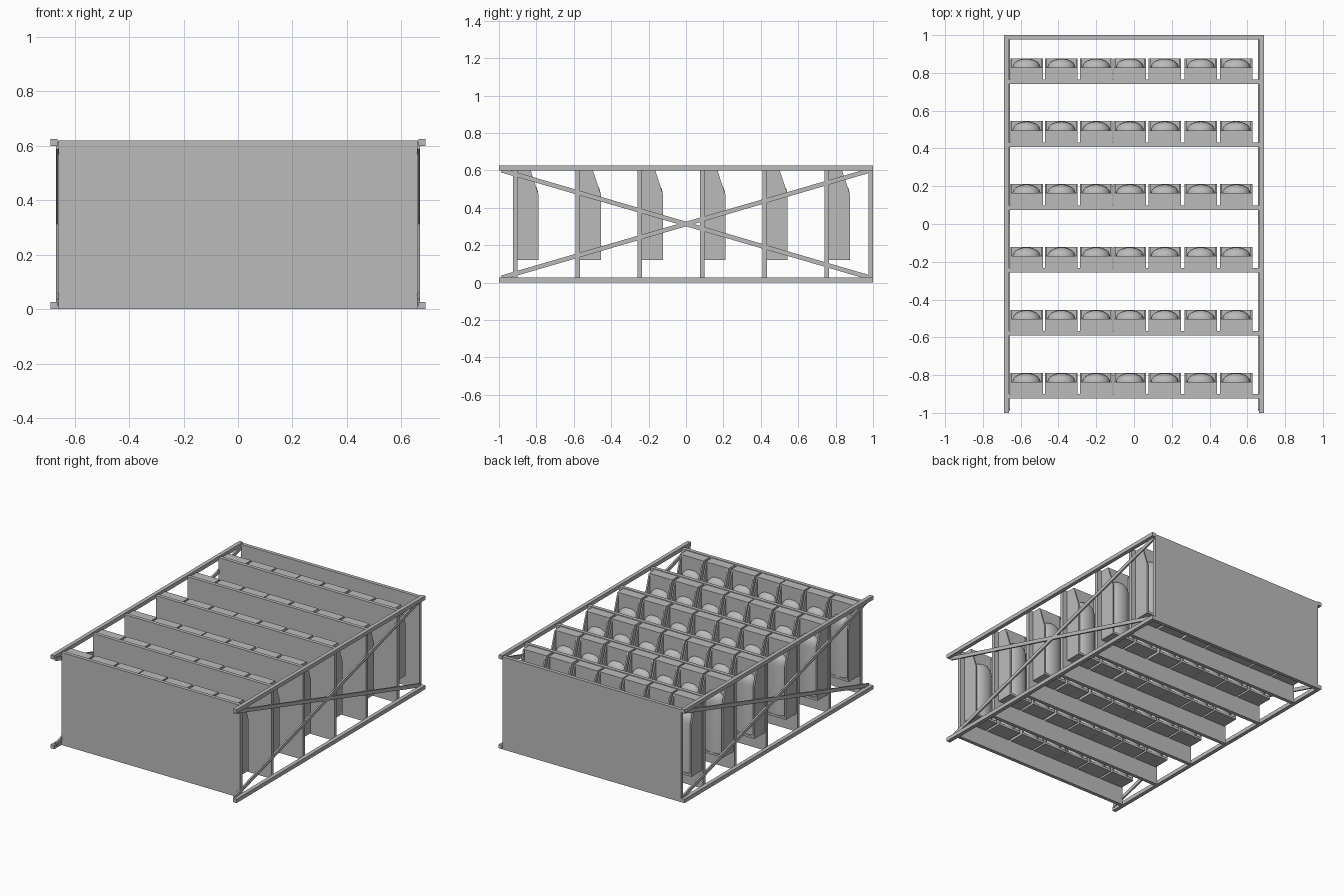
import bpy, bmesh, math
from mathutils import Vector

cube = bpy.data.objects.get("Cube")
if cube:
    bpy.data.objects.remove(cube, do_unlink=True)

GREY = (0.5, 0.5, 0.5, 1)
mat = bpy.data.materials.new("plain grey")
mat.use_nodes = True
mat.diffuse_color = GREY
mat.node_tree.nodes["Principled BSDF"].inputs["Base Color"].default_value = GREY


def finish(name, bm):
    bmesh.ops.recalc_face_normals(bm, faces=bm.faces)
    me = bpy.data.meshes.new(name)
    bm.to_mesh(me)
    bm.free()
    me.materials.append(mat)
    ob = bpy.data.objects.new(name, me)
    bpy.context.collection.objects.link(ob)
    return ob


def prism(bm, profile, x0, x1):
    """Extrude a (y, z) profile from x0 to x1."""
    a = [bm.verts.new((x0, y, z)) for y, z in profile]
    b = [bm.verts.new((x1, y, z)) for y, z in profile]
    bm.faces.new(a)
    bm.faces.new(b[::-1])
    for i in range(len(a)):
        j = (i + 1) % len(a)
        bm.faces.new((a[i], b[i], b[j], a[j]))


def rect(y0, y1, z0, z1):
    return [(y0, z0), (y1, z0), (y1, z1), (y0, z1)]


# Long rails and crossed braces on both sides
for side, s in (("left", 1), ("right", -1)):
    for level, z in (("lower", 0.0), ("upper", 0.6)):
        bm = bmesh.new()
        prism(bm, rect(-1, 1, z, z + 0.026), s * 0.663, s * 0.689)
        finish(f"{side}_{level}_rail", bm)
    for slope, d in (("rising", 1), ("falling", -1)):
        a, b = Vector((-0.985, 0.313 - d * 0.287)), Vector((0.985, 0.313 + d * 0.287))
        n = Vector((-(b - a).y, (b - a).x)).normalized() * 0.012
        bm = bmesh.new()
        prism(bm, [a - n, b - n, b + n, a + n], s * 0.657, s * 0.668)
        finish(f"{side}_{slope}_brace", bm)

# Partition boards across the frame
ROWS = [-0.912 + 0.333 * i for i in range(6)]
for i, y in enumerate(ROWS + [0.988]):
    bm = bmesh.new()
    prism(bm, rect(y - 0.012, y + 0.012, 0, 0.62), -0.662, 0.662)
    finish(f"partition_board_{i + 1}", bm)

# Pod: back block, two sloped side walls, floor and a domed bulge
W, D, BACK, Z0, Z1 = 0.086, 0.112, 0.064, 0.12, 0.616
bm = bmesh.new()
prism(bm, rect(0, BACK, Z0, Z1), -W, W)
wall = [(BACK, Z0), (D, Z0), (D, 0.47), (BACK, Z1)]
for s in (-1, 1):
    prism(bm, wall, s * W, s * (W - 0.01))
prism(bm, rect(BACK, D, Z0, Z0 + 0.015), -W + 0.01, W - 0.01)

SEG = 14
rings = []
for z, k in ((0.135, 1), (0.46, 1), (0.485, 0.95), (0.505, 0.82), (0.52, 0.6), (0.53, 0.3)):
    rings.append([bm.verts.new((0.074 * k * math.cos(math.pi * j / SEG),
                                BACK + 0.047 * k * math.sin(math.pi * j / SEG), z))
                  for j in range(SEG + 1)])
smooth = []
for lo, hi in zip(rings, rings[1:]):
    for j in range(SEG):
        smooth.append(bm.faces.new((lo[j], lo[j + 1], hi[j + 1], hi[j])))
smooth.append(bm.faces.new(rings[-1]))
for f in smooth:
    f.smooth = True
pod = finish("pod_1_1", bm)

# Repeat the pod in seven columns on every row
COLUMNS = [-0.569, -0.384, -0.2, -0.022, 0.163, 0.354, 0.542]
for r, y in enumerate(ROWS):
    for c, x in enumerate(COLUMNS):
        ob = pod
        if r or c:
            ob = bpy.data.objects.new(f"pod_{r + 1}_{c + 1}", pod.data)
            bpy.context.collection.objects.link(ob)
        ob.location = (x, y + 0.012, 0)
